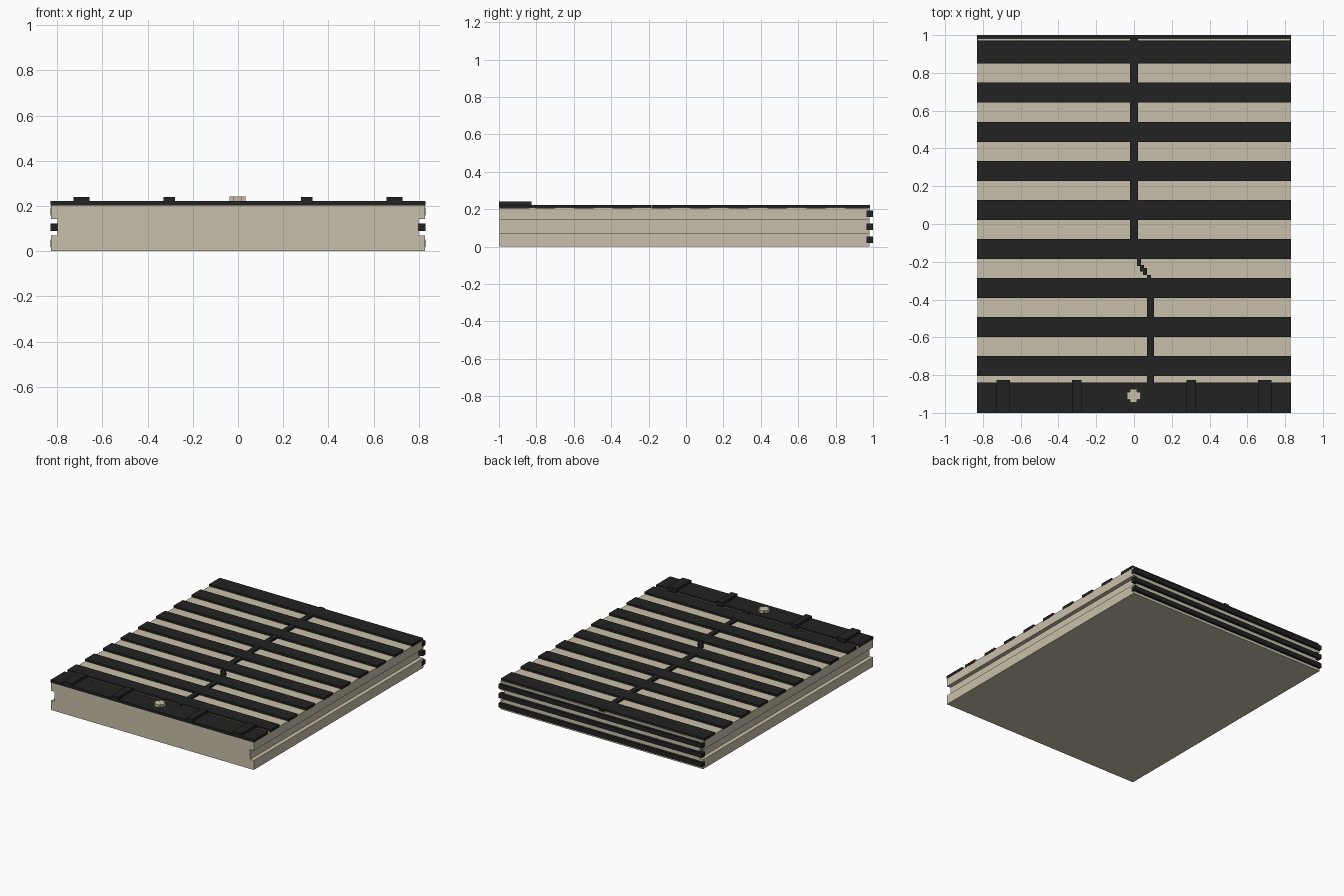
import bpy

if "Cube" in bpy.data.objects:
    bpy.data.objects.remove(bpy.data.objects["Cube"])


def material(name, rgb):
    m = bpy.data.materials.new(name)
    m.diffuse_color = (*rgb, 1)
    m.use_nodes = True
    m.node_tree.nodes["Principled BSDF"].inputs["Base Color"].default_value = m.diffuse_color
    return m


BEIGE = material("beige", (0.584, 0.527, 0.402))
BLACK = material("black", (0.016, 0.016, 0.016))


def prism(name, outline, place, lo, hi, mat):
    """Extrude a closed 2D outline from lo to hi; place maps (a, b, depth) to xyz."""
    n = len(outline)
    verts = [place(a, b, d) for d in (lo, hi) for a, b in outline]
    faces = [tuple(range(n)), tuple(reversed(range(n, 2 * n)))]
    faces += [(i, i + n, (i + 1) % n + n, (i + 1) % n) for i in range(n)]
    mesh = bpy.data.meshes.new(name)
    mesh.from_pydata(verts, [], faces)
    mesh.materials.append(mat)
    obj = bpy.data.objects.new(name, mesh)
    bpy.context.collection.objects.link(obj)
    # consistent outward normals
    import bmesh
    bm = bmesh.new()
    bm.from_mesh(mesh)
    bmesh.ops.recalc_face_normals(bm, faces=bm.faces)
    bm.to_mesh(mesh)
    bm.free()
    return obj


def box(name, x0, x1, y0, y1, z0, z1, mat):
    return prism(name, [(x0, y0), (x1, y0), (x1, y1), (x0, y1)],
                 lambda a, b, d: (a, b, d), z0, z1, mat)


W = 0.83       # half width of the dark strips
B = 0.828      # half width of the body, just inside the strips
TOP = 0.223

# body: slab with a groove along each long side
right = [(B, 0), (B, 0.07), (B - 0.03, 0.07), (B - 0.03, 0.142), (B, 0.142), (B, 0.208)]
left = [(-x, z) for x, z in reversed(right)]
prism("body", right + left, lambda a, b, d: (a, d, b), -0.998, 0.982, BEIGE)

# cross strips on the top
box("back_strip", -W, W, 0.849, 0.972, 0.203, TOP, BLACK)
for i in range(8):
    y = 0.695 - 0.2068 * i
    box(f"cross_strip_{i + 1}", -W, W, y - 0.053, y + 0.053, 0.203, TOP, BLACK)

# lengthwise spine with its stepped sideways jog
box("rear_spine", -0.02, 0.02, -0.13, 0.985, 0.203, TOP - 0.001, BLACK)
box("front_spine", 0.07, 0.105, -0.85, -0.34, 0.203, TOP - 0.001, BLACK)
steps = [(0.015, -0.186, -0.223), (0.032, -0.217, -0.252),
         (0.048, -0.234, -0.271), (0.069, -0.27, -0.287)]
for i, (x, y1, y0) in enumerate(steps):
    box(f"spine_step_{i + 1}", x, x + 0.021, y0, y1, 0.203, TOP - 0.001, BLACK)

# front plate with raised ribs
box("front_plate", -W, W, -1.0, -0.838, 0.203, TOP, BLACK)
for side in (-1, 1):
    for name, x, h in (("outer_rib", 0.692, 0.035), ("inner_rib", 0.304, 0.025)):
        box(name, side * x - h, side * x + h, -1.0, -0.825, 0.21, 0.241, BLACK)

# plus-shaped button on the front plate
a, c = 0.036, 0.019
plus = [(a, -c), (a, c), (c, c), (c, a), (-c, a), (-c, c),
        (-a, c), (-a, -c), (-c, -c), (-c, -a), (c, -a), (c, -c)]
prism("button", plus, lambda x, y, d: (x - 0.002, y - 0.909, d), 0.215, 0.242, BEIGE)

# three rails across the back
for i, z in enumerate((0.036, 0.106, 0.176)):
    box(f"back_rail_{i + 1}", -W, W, 0.965, 1.0, z - 0.017, z + 0.017, BLACK)
